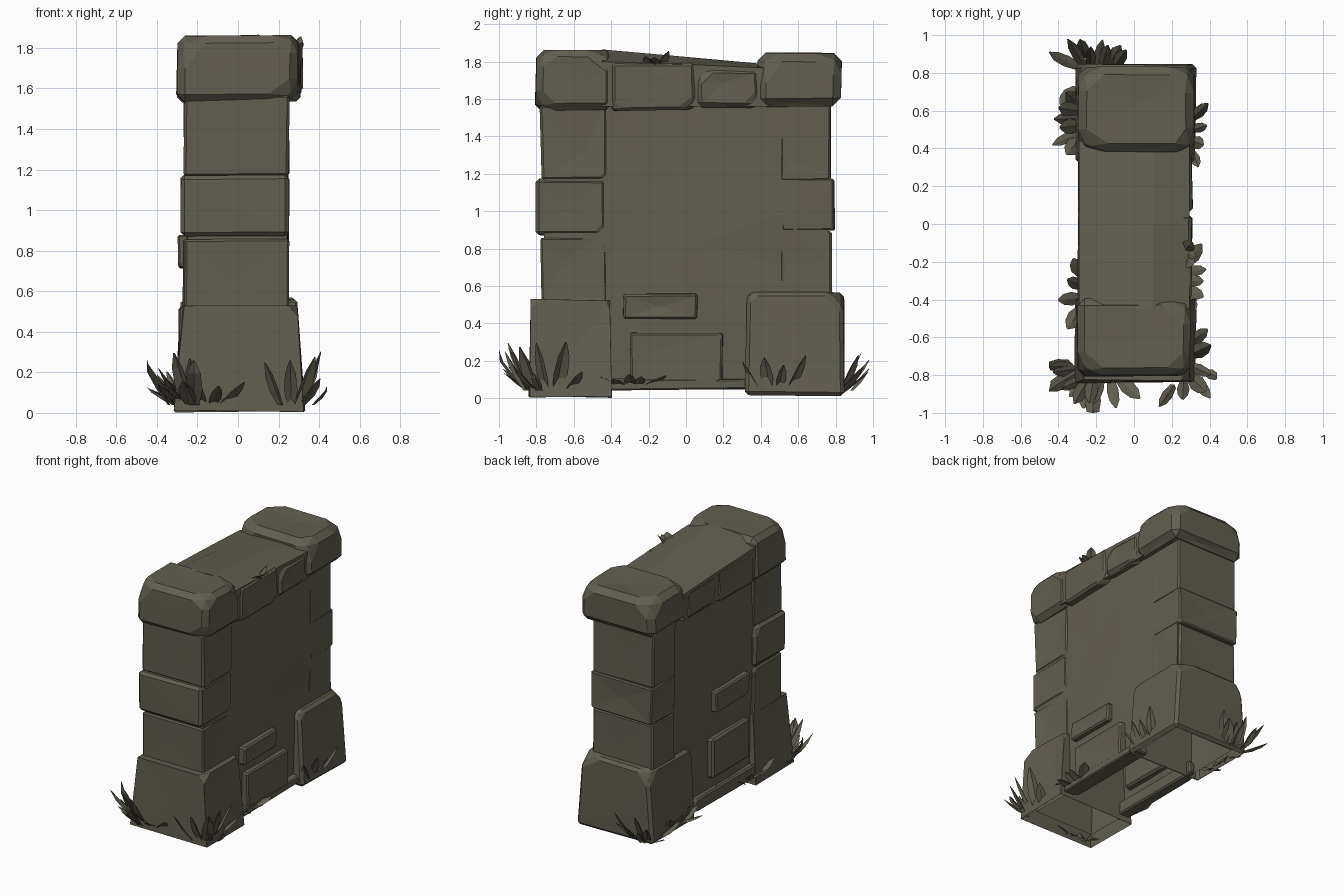
import bpy, bmesh, math, random
from mathutils import Vector

if "Cube" in bpy.data.objects:
    bpy.data.objects.remove(bpy.data.objects["Cube"])

random.seed(11)
R = random.uniform

stone_mat = bpy.data.materials.new("mossy grey stone")
stone_mat.diffuse_color = (0.122, 0.112, 0.082, 1)
stone_mat.use_nodes = True
stone_mat.node_tree.nodes["Principled BSDF"].inputs["Base Color"].default_value = stone_mat.diffuse_color


def finish(bm, name, hollow=False):
    bmesh.ops.recalc_face_normals(bm, faces=bm.faces)
    if hollow:  # open underside
        under = [f for f in bm.faces if f.normal.z < -0.85]
        bmesh.ops.delete(bm, geom=under, context='FACES')
    me = bpy.data.meshes.new(name)
    bm.to_mesh(me)
    bm.free()
    me.materials.append(stone_mat)
    ob = bpy.data.objects.new(name, me)
    bpy.context.collection.objects.link(ob)
    return ob


def stone(name, x, y, z, bevel=0.03, jitter=0.015, chip=0.05, corners=None,
          taper=0.0, dent=0.012, hollow=False):
    """Rough hewn block: jittered box, chipped corners, bevelled edges, dented faces.
    corners lists the sign triples to chip; None chips two at random."""
    bm = bmesh.new()
    bmesh.ops.create_cube(bm, size=2)
    lo, hi = Vector((x[0], y[0], z[0])), Vector((x[1], y[1], z[1]))
    mid, half = (lo + hi) / 2, (hi - lo) / 2
    signs = [v.co.copy() for v in bm.verts]
    for v in bm.verts:
        s = v.co.copy()
        v.co = Vector([mid[i] + s[i] * (half[i] - R(0, jitter)) for i in range(3)])
        if s.z > 0:
            v.co.x -= s.x * taper
            v.co.y -= s.y * taper * 0.3
    for s in (random.sample(signs, 2) if corners is None else corners):
        corner = Vector([mid[i] + s[i] * half[i] for i in range(3)])
        n = Vector([c * R(0.5, 1) for c in s]).normalized()
        cut = bmesh.ops.bisect_plane(bm, geom=bm.verts[:] + bm.edges[:] + bm.faces[:],
                                     plane_co=corner - n * R(0.8, 1.2) * chip,
                                     plane_no=n, clear_outer=True)
        rim = [e for e in cut["geom_cut"] if isinstance(e, bmesh.types.BMEdge)]
        if len(rim) > 2:
            bmesh.ops.edgeloop_fill(bm, edges=rim)
    bmesh.ops.bevel(bm, geom=bm.edges[:], offset=bevel, segments=1,
                    affect='EDGES', clamp_overlap=True)
    bmesh.ops.recalc_face_normals(bm, faces=bm.faces)
    # dent the larger faces off centre
    for f in [f for f in bm.faces if f.calc_area() > 0.02]:
        n = f.normal.copy()
        pull = (random.choice(f.verts[:]).co - f.calc_center_median()) * R(0, 0.45)
        made = bmesh.ops.poke(bm, faces=[f])
        made["verts"][0].co += pull - n * R(-0.3, 1) * dent
    return finish(bm, name, hollow)


# Wall core, hollow below, with lightly uneven faces
bm = bmesh.new()
bmesh.ops.create_cube(bm, size=2)
bmesh.ops.subdivide_edges(bm, edges=bm.edges[:], cuts=4, use_grid_fill=True)
for v in bm.verts:
    s = v.co.copy()
    edge = abs(s.y) > 0.9 or abs(s.z) > 0.9
    v.co = Vector((s.x * 0.257 - 0.004, s.y * 0.76, 0.9 + s.z * 0.84))
    v.co.x -= s.x * R(0, 0.016)
    if not edge:
        v.co.y += R(-0.09, 0.09)
        v.co.z += R(-0.10, 0.10)
bmesh.ops.triangulate(bm, faces=bm.faces[:])
finish(bm, "wall_core", hollow=True)

# Big foundation stones at both ends
FRONT_TOP = [(-1, -1, 1), (1, -1, 1)]
BACK_TOP = [(-1, 1, 1), (1, 1, 1)]
stone("front_base_stone", (-0.32, 0.335), (-0.85, -0.39), (0.0, 0.535), 0.045,
      chip=0.07, corners=FRONT_TOP + [(1, 1, 1)], taper=0.04, hollow=True)
stone("back_base_stone", (-0.32, 0.335), (0.31, 0.86), (0.01, 0.575), 0.045,
      chip=0.08, corners=BACK_TOP + [(1, -1, 1), (-1, -1, 1)], taper=0.035, hollow=True)

# Stacked end stones
for i, (z0, z1, y0, x0) in enumerate([(0.50, 0.87, -0.785, -0.275), (0.87, 1.18, -0.81, -0.285),
                                      (1.16, 1.57, -0.785, -0.275)]):
    stone(f"front_end_stone_{i + 1}", (x0, 0.258), (y0, -0.42), (z0, z1), 0.03, chip=0.035)
for i, (z0, z1, y1) in enumerate([(0.53, 0.90, 0.79), (0.89, 1.18, 0.80), (1.16, 1.60, 0.785)]):
    stone(f"back_end_stone_{i + 1}", (-0.275, 0.252), (0.50, y1), (z0, z1), 0.03, chip=0.03)

# Cap stones
stone("front_cap_stone", (-0.31, 0.305), (-0.81, -0.39), (1.53, 1.87), 0.045,
      chip=0.08, corners=FRONT_TOP + [(1, -1, -1), (1, 1, 1)])
stone("back_cap_stone", (-0.30, 0.325), (0.38, 0.84), (1.555, 1.855), 0.045,
      chip=0.07, corners=BACK_TOP + [(-1, -1, 1), (1, -1, 1)])
for i, (y0, y1, z0, z1) in enumerate([(-0.41, 0.05, 1.53, 1.80), (0.05, 0.40, 1.55, 1.775)]):
    stone(f"right_cap_face_{i + 1}", (0.1, 0.315), (y0, y1), (z0, z1), 0.03)
    stone(f"left_cap_face_{i + 1}", (-0.305, -0.1), (y0, y1), (z0, z1), 0.03)

# Middle cap: low crowned top that slopes down toward the back
bm = bmesh.new()
ends = []
for y, top, shoulder in [(-0.45, 1.865, 1.80), (0.0, 1.825, 1.785), (0.44, 1.785, 1.765)]:
    section = [(-0.285, 1.56), (-0.29, shoulder), (-0.16, top - 0.008), (0.10, top),
               (0.295, shoulder), (0.29, 1.56)]
    ends.append([bm.verts.new((x, y, z)) for x, z in section])
for a, b in zip(ends, ends[1:]):
    for j in range(6):
        k = (j + 1) % 6
        bm.faces.new((a[j], a[k], b[k], b[j]))
bm.faces.new(ends[0])
bm.faces.new(ends[-1])
finish(bm, "middle_cap_stone")

# Bricks standing proud of the two long faces
for name, x, y, z in [("right_low_block", (0.2, 0.295), (-0.30, 0.20), (0.07, 0.355)),
                      ("right_small_brick", (0.2, 0.295), (-0.34, 0.065), (0.42, 0.565)),
                      ("left_low_block", (-0.295, -0.2), (-0.36, 0.10), (0.22, 0.53)),
                      ("left_small_brick", (-0.30, -0.2), (-0.35, 0.05), (0.71, 0.88))]:
    stone(name, x, y, z, 0.018, 0.01, chip=0.025)

# Low rubble footing between the foundation stones
stone("right_footing", (0.17, 0.30), (-0.45, 0.36), (0.04, 0.11), 0.02, 0.012)
stone("left_footing", (-0.30, -0.20), (-0.45, 0.36), (0.04, 0.16), 0.02, 0.012)


def grass(name, x, y, z, heading, count, reach, height, spread=50, gap=0.09):
    """Tuft of folded, pointed blades leaning out along the heading."""
    bm = bmesh.new()
    h = math.radians(heading)
    for i in range(count):
        f = i / max(count - 1, 1) - 0.5
        a = math.radians(heading + 2 * spread * f + R(-20, 20))
        out, side = Vector((math.cos(a), math.sin(a), 0)), Vector((-math.sin(a), math.cos(a), 0))
        root = Vector((x - math.sin(h) * gap * 2 * f, y + math.cos(h) * gap * 2 * f, z))
        r, tall, w = reach * R(0.55, 1.1), height * R(0.35, 1.08), R(0.026, 0.044)
        rows = []
        for t, k in [(0, 0.6), (0.4, 1.0), (0.75, 0.8), (1, 0.1)]:
            p = root + out * r * t + Vector((0, 0, tall * t ** 1.2))
            row = [p - side * w * k, p - out * w * k * 0.5, p + side * w * k]
            for q in row:
                q.x = max(-0.45, min(0.44, q.x))
                q.y = max(-1, min(1, q.y))
                q.z = max(0.01, q.z)
            rows.append([bm.verts.new(q) for q in row])
        for lower, upper in zip(rows, rows[1:]):
            for j in range(2):
                bm.faces.new((lower[j], lower[j + 1], upper[j + 1], upper[j]))
    finish(bm, name)


# Grass around the foot of the wall
for name, *args in [
    ("front_left_grass", -0.28, -0.80, 0.04, 225, 9, 0.18, 0.25),
    ("front_grass", -0.17, -0.82, 0.04, 270, 5, 0.18, 0.25),
    ("front_right_grass", 0.29, -0.82, 0.04, 295, 4, 0.14, 0.25),
    ("right_front_grass", 0.30, -0.72, 0.04, 0, 4, 0.13, 0.25),
    ("right_middle_grass", 0.28, -0.30, 0.07, 0, 5, 0.14, 0.07),
    ("right_back_grass", 0.31, 0.47, 0.06, 0, 4, 0.11, 0.22),
    ("left_back_grass", -0.29, 0.54, 0.05, 180, 6, 0.15, 0.18),
    ("left_middle_grass", -0.28, -0.36, 0.05, 180, 4, 0.15, 0.12),
    ("left_corner_grass", -0.28, 0.80, 0.04, 165, 2, 0.13, 0.12),
    ("back_grass", -0.20, 0.83, 0.03, 90, 7, 0.18, 0.25),
]:
    grass(name, *args)

# Small tuft growing on the cap
grass("cap_grass", 0.27, -0.16, 1.77, 0, 3, 0.06, 0.09, 40, 0.02)
